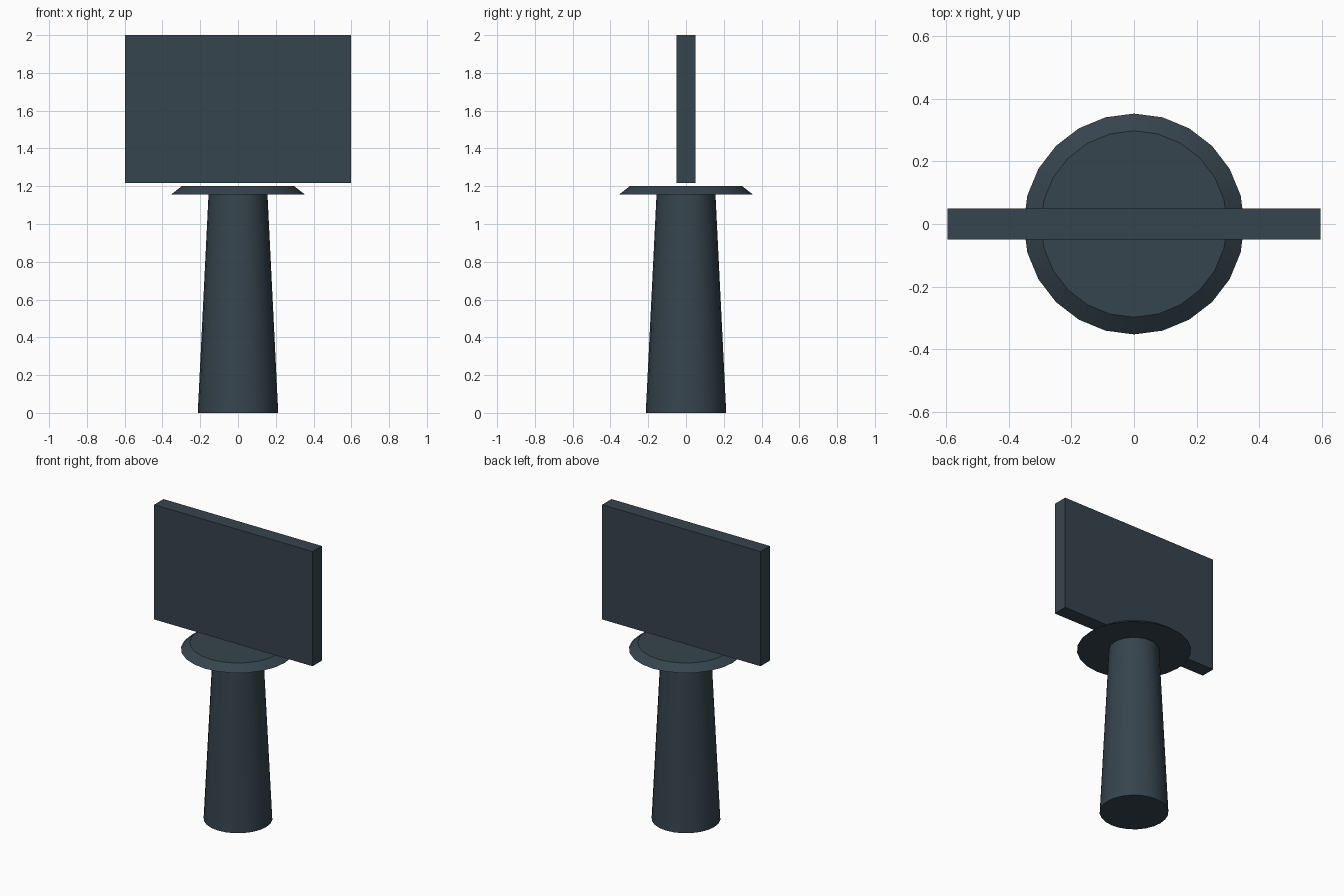
import bpy
import math

if "Cube" in bpy.data.objects:
    bpy.data.objects.remove(bpy.data.objects["Cube"])

slate = bpy.data.materials.new("dark slate")
slate.diffuse_color = (0.037, 0.058, 0.075, 1.0)
slate.use_nodes = True
slate.node_tree.nodes["Principled BSDF"].inputs["Base Color"].default_value = slate.diffuse_color


def finish(name):
    obj = bpy.context.object
    obj.name = name
    obj.data.materials.append(slate)
    return obj


def tapered_cylinder(name, r_bottom, r_top, z_bottom, z_top, sides=24):
    bpy.ops.mesh.primitive_cone_add(
        vertices=sides, radius1=r_bottom, radius2=r_top,
        depth=z_top - z_bottom, location=(0, 0, (z_bottom + z_top) / 2))
    obj = finish(name)
    bpy.ops.object.shade_smooth_by_angle(angle=math.radians(30))
    return obj


# Tapered post
tapered_cylinder("post", 0.213, 0.156, 0.0, 1.157)

# Bevelled collar on top of the post
tapered_cylinder("collar", 0.353, 0.298, 1.157, 1.2)

# Flat board, just clear of the collar
z_low, z_high = 1.218, 2.0
bpy.ops.mesh.primitive_cube_add(size=1, location=(0, 0, (z_low + z_high) / 2))
board = finish("board")
board.scale = (1.194, 0.1, z_high - z_low)
bpy.ops.object.transform_apply(location=False, rotation=False, scale=True)
